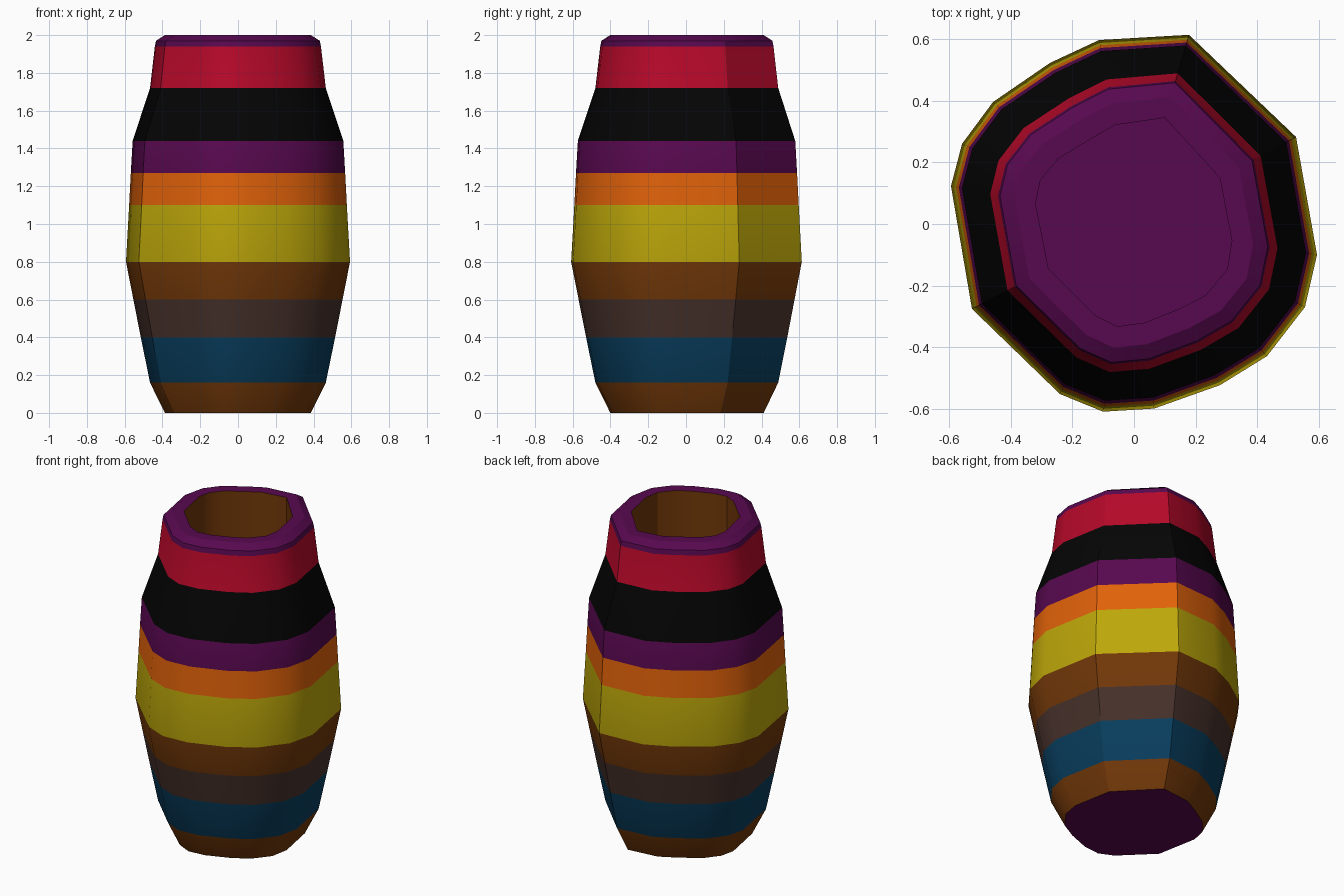
import bpy, bmesh, math
from mathutils import Vector

if "Cube" in bpy.data.objects:
    bpy.data.objects.remove(bpy.data.objects["Cube"])

# Irregular belly outline seen from above (widest ring)
OUTLINE = [(.178, .613), (.525, .282), (.593, -.10), (.554, -.269), (.431, -.428),
           (.279, -.522), (.065, -.598), (-.10, -.608), (-.24, -.551), (-.525, -.275),
           (-.593, .123), (-.557, .26), (-.457, .395), (-.272, .522), (-.113, .596)]

COLOURS = {
    "brown": (112, 58, 17), "blue": (17, 64, 94), "umber": (72, 52, 46),
    "yellow": (188, 166, 18), "orange": (224, 98, 18), "purple": (88, 17, 80),
    "black": (13, 13, 13), "red": (180, 17, 45),
}

# (height, inset from belly outline, colour of the band leading up to this ring)
RINGS = [
    (0, .21, None), (.16, .13, "brown"), (.40, .08, "blue"), (.60, .04, "umber"),
    (.80, 0, "brown"), (1.10, .017, "yellow"), (1.27, .026, "orange"),
    (1.44, .036, "purple"), (1.72, .13, "black"), (1.94, .156, "red"),
    (1.97, .162, "purple"), (2.0, .21, "purple"), (2.0, .28, "purple"),
    (.06, .28, "brown"),
]


def material(name, rgb):
    m = bpy.data.materials.new(name)
    m.diffuse_color = [(c / 255) ** 2.2 for c in rgb] + [1]
    m.use_nodes = True
    m.node_tree.nodes["Principled BSDF"].inputs["Base Color"].default_value = m.diffuse_color
    return m


def ring(bm, z, inset):
    pts = []
    for p in map(Vector, OUTLINE):
        q = p * (p.length - inset) / p.length
        pts.append(bm.verts.new((q.x, q.y, z)))
    return pts


mesh = bpy.data.meshes.new("striped_vase")
slots = list(COLOURS)
for name, rgb in COLOURS.items():
    mesh.materials.append(material(name, rgb))

# Loft the rings up the outside, over the rim and down the inside
bm = bmesh.new()
loops = [ring(bm, z, d) for z, d, _ in RINGS]
n = len(OUTLINE)
for lower, upper, (_, _, colour) in zip(loops, loops[1:], RINGS[1:]):
    for i in range(n):
        j = (i + 1) % n
        f = bm.faces.new((lower[i], upper[i], upper[j], lower[j]))
        f.material_index = slots.index(colour)

# Base and inner floor
for cap in (loops[0], loops[-1][::-1]):
    bm.faces.new(cap).material_index = slots.index("purple")
bmesh.ops.recalc_face_normals(bm, faces=bm.faces)
bm.to_mesh(mesh)
bm.free()

vase = bpy.data.objects.new("striped_vase", mesh)
bpy.context.collection.objects.link(vase)
bpy.context.view_layer.objects.active = vase
vase.select_set(True)
bpy.ops.object.shade_smooth_by_angle(angle=math.radians(30))
